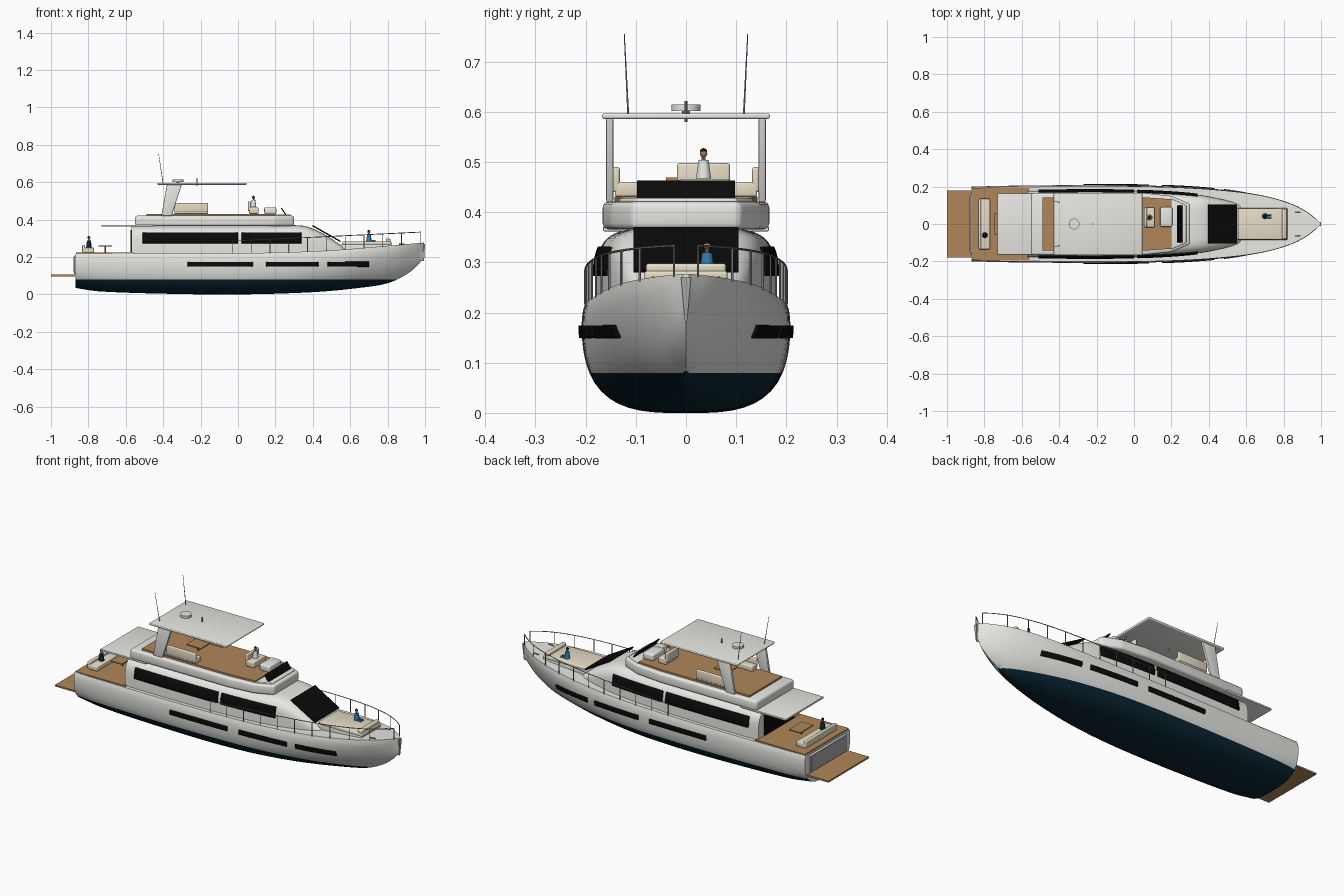
import bpy
import bmesh
import math
from mathutils import Matrix, Vector

old = bpy.data.objects.get("Cube")
if old:
    bpy.data.objects.remove(old)


def material(name, r, g, b):
    mat = bpy.data.materials.new(name)
    mat.use_nodes = True
    mat.diffuse_color = (r, g, b, 1)
    mat.node_tree.nodes["Principled BSDF"].inputs["Base Color"].default_value = (r, g, b, 1)
    return mat


WHITE = material("white gelcoat", .8, .8, .77)
NAVY = material("navy antifouling", .003, .02, .035)
GLASS = material("black glass", .003, .003, .003)
TEAK = material("teak", .44, .24, .1)
CREAM = material("cream cushion", .85, .77, .6)
STEEL = material("steel", .3, .3, .3)
PANEL = material("grey panel", .4, .4, .4)
SKIN = material("skin", .4, .2, .11)
BLUE = material("blue cloth", .03, .2, .42)


def finish(name, bm, *mats):
    """Turn a bmesh into a smooth object with sharp edges kept."""
    bmesh.ops.remove_doubles(bm, verts=bm.verts, dist=.00005)
    bmesh.ops.recalc_face_normals(bm, faces=bm.faces)
    mesh = bpy.data.meshes.new(name)
    bm.to_mesh(mesh)
    bm.free()
    for mat in mats:
        mesh.materials.append(mat)
    mesh.shade_smooth()
    mesh.set_sharp_from_angle(angle=math.radians(35))
    obj = bpy.data.objects.new(name, mesh)
    bpy.context.collection.objects.link(obj)
    return obj


def bevel(bm, size):
    if size:
        bmesh.ops.bevel(bm, geom=list(bm.edges), offset=size, segments=3,
                        profile=.5, affect='EDGES')


def box(name, mat, x, y, z, round_by=0, tilt=0):
    """Box from (low, high) ranges, optionally tilted about y."""
    bm = bmesh.new()
    size = [b - a for a, b in (x, y, z)]
    bmesh.ops.create_cube(bm, size=1, matrix=Matrix.Diagonal((*size, 1)))
    bevel(bm, round_by)
    centre = Vector([(a + b) / 2 for a, b in (x, y, z)])
    bm.transform(Matrix.Translation(centre) @ Matrix.Rotation(tilt, 4, 'Y'))
    return finish(name, bm, mat)


def prism(name, mat, points, direction, round_by=0):
    """Extrude a flat outline of 3D points."""
    bm = bmesh.new()
    face = bm.faces.new([bm.verts.new(p) for p in points])
    new = bmesh.ops.extrude_face_region(bm, geom=[face])["geom"]
    verts = [v for v in new if isinstance(v, bmesh.types.BMVert)]
    bmesh.ops.translate(bm, verts=verts, vec=direction)
    bevel(bm, round_by)
    return finish(name, bm, mat)


def rods(name, mat, pairs, r, r_end=None, sides=8):
    """Round bars between pairs of points."""
    bm = bmesh.new()
    for a, b in pairs:
        a, b = Vector(a), Vector(b)
        turn = (b - a).to_track_quat('Z', 'Y').to_matrix().to_4x4()
        bmesh.ops.create_cone(bm, cap_ends=True, segments=sides, radius1=r,
                              radius2=r if r_end is None else r_end, depth=(b - a).length,
                              matrix=Matrix.Translation((a + b) / 2) @ turn)
    return finish(name, bm, mat)


def loft(name, mats, rings, paint=lambda j: 0):
    """Skin closed rings; paint gives the material of each strip."""
    bm = bmesh.new()
    rows = [[bm.verts.new(p) for p in ring] for ring in rings]
    n = len(rows[0])
    for a, b in zip(rows, rows[1:]):
        for j in range(n):
            k = (j + 1) % n
            bm.faces.new((a[j], a[k], b[k], b[j])).material_index = paint(j)
    bm.faces.new(rows[0])
    bm.faces.new(rows[-1])
    return finish(name, bm, *mats)


def curve(*pts):
    """Smooth function through the given (x, value) points."""
    slope = []
    for i in range(len(pts)):
        a, b = pts[max(i - 1, 0)], pts[min(i + 1, len(pts) - 1)]
        slope.append((b[1] - a[1]) / (b[0] - a[0]))

    def f(x):
        x = min(max(x, pts[0][0]), pts[-1][0])
        i = max(k for k in range(len(pts) - 1) if pts[k][0] <= x)
        (x0, y0), (x1, y1) = pts[i], pts[i + 1]
        h, t = x1 - x0, (x - x0) / (x1 - x0)
        return (y0 * (1 + 2 * t) * (1 - t) ** 2 + y1 * t * t * (3 - 2 * t)
                + h * slope[i] * t * (1 - t) ** 2 - h * slope[i + 1] * t * t * (1 - t))
    return f


def span(a, b, n):
    return [a + (b - a) * i / n for i in range(n + 1)]


def side_windows(name, surface, x0, x1, z0, z1):
    """Thin glass strips that follow a curved side, on both sides."""
    for label, s in (("left", 1), ("right", -1)):
        bm = bmesh.new()
        grid = [[bm.verts.new((x, s * (surface(x, z) + .003), z)) for z in span(z0, z1, 5)]
                for x in span(x0, x1, 16)]
        for a, b in zip(grid, grid[1:]):
            for j in range(5):
                bm.faces.new((a[j], a[j + 1], b[j + 1], b[j]))
        obj = finish(label + "_" + name, bm, GLASS)
        mod = obj.modifiers.new("thickness", 'SOLIDIFY')
        mod.thickness, mod.offset = .006, 0


# Hull: keel, sheer, half beam and section fullness along the length
keel = curve((-.87, .035), (-.75, .017), (-.4, .004), (0, 0), (.4, .012), (.65, .035),
             (.8, .06), (.9, .107), (.96, .155), (.995, .2))
sheer = curve((-.87, .217), (-.2, .219), (.2, .224), (.5, .236), (.8, .26), (.995, .277))
beam = curve((-.87, .2), (-.7, .205), (-.2, .209), (.2, .203), (.5, .183), (.7, .153),
             (.85, .107), (.94, .055), (.995, .006))
fullness = curve((-.87, 3.3), (.1, 3.1), (.5, 2.3), (.8, 1.6), (.995, 1.3))
WATERLINE, LOW, HIGH = .08, 9, 10


def hull_y(x, z):
    t = min(max((z - keel(x)) / (sheer(x) - keel(x)), 0), 1)
    n = fullness(x)
    return beam(x) * (1 - (1 - t) ** n) ** (1 / n) * (1 - .04 * t ** 12)


def hull_ring(x):
    k, s = keel(x), sheer(x)
    m = max(WATERLINE, k)
    zs = [k + (m - k) * (i / LOW) ** 2.5 for i in range(LOW)] + span(m, s, HIGH)
    half = [(x, hull_y(x, z), z) for z in zs]
    return half[::-1] + [(a, -y, z) for a, y, z in half[1:]]


stations = span(-.87, .7, 40) + span(.7, .995, 24)[1:]
loft("hull", (WHITE, NAVY), [hull_ring(x) for x in stations],
     lambda j: 1 if HIGH <= j < HIGH + 2 * LOW else 0)
for i, (a, b) in enumerate(((-.27, .08), (.15, .43), (.48, .7))):
    side_windows("hull_window_%d" % i, hull_y, a, b, .149, .174)
prism("bow_anchor", PANEL, [(.985, -.01, .27), (.985, .01, .27), (.98, .002, .18),
                            (.98, -.002, .18)], (.015, 0, 0))

# Stern
box("swim_platform", TEAK, (-1, -.86), (-.178, .178), (.097, .106))
box("transom_frame", WHITE, (-.876, -.865), (-.16, .16), (.11, .208), .004)
box("transom_door", PANEL, (-.879, -.87), (-.15, .15), (.118, .2))
box("aft_deck", TEAK, (-.865, -.56), (-.192, .192), (.212, .223))

# Cabin with rounded shoulders and a sloping nose
cabin_width = curve((-.57, .178), (-.2, .181), (.1, .175), (.34, .157), (.48, .13), (.58, .1))
cabin_top = curve((-.57, .369), (.2, .369), (.35, .367), (.42, .343), (.5, .298), (.58, .24))
BASE = .2


def cabin_y(x, z):
    u = min((z - BASE) / (cabin_top(x) - BASE), 1)
    return cabin_width(x) * (1 - u ** 5) ** .2


def cabin_ring(x):
    ring = []
    for a in span(0, math.pi, 32):
        c = math.cos(a)
        ring.append((x, math.copysign(abs(c) ** .4, c) * cabin_width(x),
                     BASE + (cabin_top(x) - BASE) * max(math.sin(a), 0) ** .4))
    return ring


loft("cabin", (WHITE,), [cabin_ring(x) for x in span(-.57, .58, 46)])
side_windows("saloon_window_aft", cabin_y, -.51, 0, .273, .331)
side_windows("saloon_window_fore", cabin_y, .02, .34, .273, .331)
prism("windshield", GLASS, [(.4, -.105, .371), (.55, -.105, .286), (.546, -.105, .28),
                            (.396, -.105, .365)], (0, .21, 0))
box("saloon_door", GLASS, (-.575, -.568), (-.13, .13), (.226, .345))
box("aft_overhang", WHITE, (-.73, -.45), (-.165, .165), (.362, .372), .002)


# Flybridge
def plan(z, points):
    return [(x, y, z) for x, y in points] + [(x, -y, z) for x, y in reversed(points)]


prism("flybridge", WHITE, plan(.366, [(-.55, .166), (.05, .166), (.2, .15), (.3, .108)]),
      (0, 0, .055), .012)
prism("flybridge_deck", TEAK, plan(.415, [(-.49, .143), (.05, .143), (.2, .132)]), (0, 0, .016))
prism("flybridge_coaming", WHITE, plan(.415, [(.2, .135), (.28, .1)]), (0, 0, .013), .004)
box("flybridge_windscreen", GLASS, (.241, .247), (-.098, .098), (.422, .465), 0, -.6)
box("helm_seat", CREAM, (.06, .11), (-.018, .088), (.431, .465), .006)
box("helm_seat_back", CREAM, (.053, .069), (-.018, .088), (.445, .498), .006)
box("helm_console", WHITE, (.14, .205), (-.015, .09), (.43, .466), .008)
for label, s in (("left", 1), ("right", -1)):
    def across(a, b):
        return tuple(sorted((s * a, s * b)))
    box(label + "_sofa", CREAM, (-.34, -.16), across(.095, .142), (.431, .46), .005)
    box(label + "_sofa_back", CREAM, (-.34, -.16), across(.132, .146), (.44, .49), .005)
    prism(label + "_hardtop_leg", WHITE, [(-.41, s * .145, .42), (-.355, s * .145, .42),
          (-.3, s * .145, .588), (-.38, s * .145, .588)], (0, s * .014, 0), .003)
    rods(label + "_antenna", STEEL, [((-.4, s * .115, .59), (-.425, s * .123, .755))],
         .002, .001)
box("flybridge_table", TEAK, (-.29, -.2), (-.04, .04), (.463, .469))
rods("flybridge_table_leg", STEEL, [((-.245, 0, .43), (-.245, 0, .465))], .006)

# Hardtop with radar and light
box("hardtop", WHITE, (-.43, .045), (-.167, .167), (.586, .597), .004)
rods("radar_dome", WHITE, [((-.32, 0, .602), (-.32, 0, .615))], .029, sides=24)
rods("radar_post", STEEL, [((-.32, 0, .59), (-.32, 0, .604))], .008)
rods("mast_light", STEEL, [((-.22, 0, .58), (-.22, 0, .622))], .003)

# Aft seating and table
box("aft_seat", CREAM, (-.83, -.77), (-.135, .135), (.223, .25), .005)
box("aft_seat_back", CREAM, (-.833, -.817), (-.135, .135), (.225, .264), .005)
box("aft_table", TEAK, (-.745, -.675), (-.055, .06), (.256, .262))
rods("aft_table_leg", STEEL, [((-.71, 0, .22), (-.71, 0, .258))], .005)

# Foredeck sunpad
box("sunpad_base", WHITE, (.55, .82), (-.085, .085), (.235, .268), .004)
box("sunpad", CREAM, (.555, .82), (-.083, .083), (.264, .283), .006)
box("sunpad_headrest", CREAM, (.79, .815), (-.08, .08), (.278, .298), .006)


# Guard rails following the deck edge
def rail_point(x, s):
    return (x, s * max(beam(x) * .965, .012), .285 + .048 * (x + .03))


for label, s in (("left", 1), ("right", -1)):
    path = [rail_point(x, s) for x in span(-.03, .975, 30)]
    pairs = list(zip(path, path[1:]))
    pairs += [(p, (p[0], p[1], sheer(p[0]) - .004)) for p in path[::3]]
    rods(label + "_guard_rail", STEEL, pairs, .0022, sides=6)
    rods(label + "_cleat", STEEL, [((.86, s * .065, .268), (.89, s * .065, .27))], .003)


# People
def person(name, cloth, x, y, z):
    rods(name + "_torso", cloth, [((x, y, z), (x, y, z + .037))], .015, .01, 12)
    rods(name + "_neck", SKIN, [((x, y, z + .03), (x, y, z + .045))], .004)
    for part, mat, dx, dz, r in (("head", SKIN, 0, .05, .0075), ("hair", GLASS, -.001, .0535, .0072)):
        bm = bmesh.new()
        bmesh.ops.create_uvsphere(bm, u_segments=12, v_segments=8, radius=r,
                                  matrix=Matrix.Translation((x + dx, y, z + dz)))
        finish(name + "_" + part, bm, mat)


person("helmsman", WHITE, .083, .035, .467)
person("aft_guest", NAVY, -.797, -.06, .252)
person("bow_guest", BLUE, .7, .042, .283)
for s in (-1, 1):
    box("bow_guest_leg", BLUE, (.7, .735), (.042 + s * .007 - .005, .042 + s * .007 + .005),
        (.281, .291), .002)
